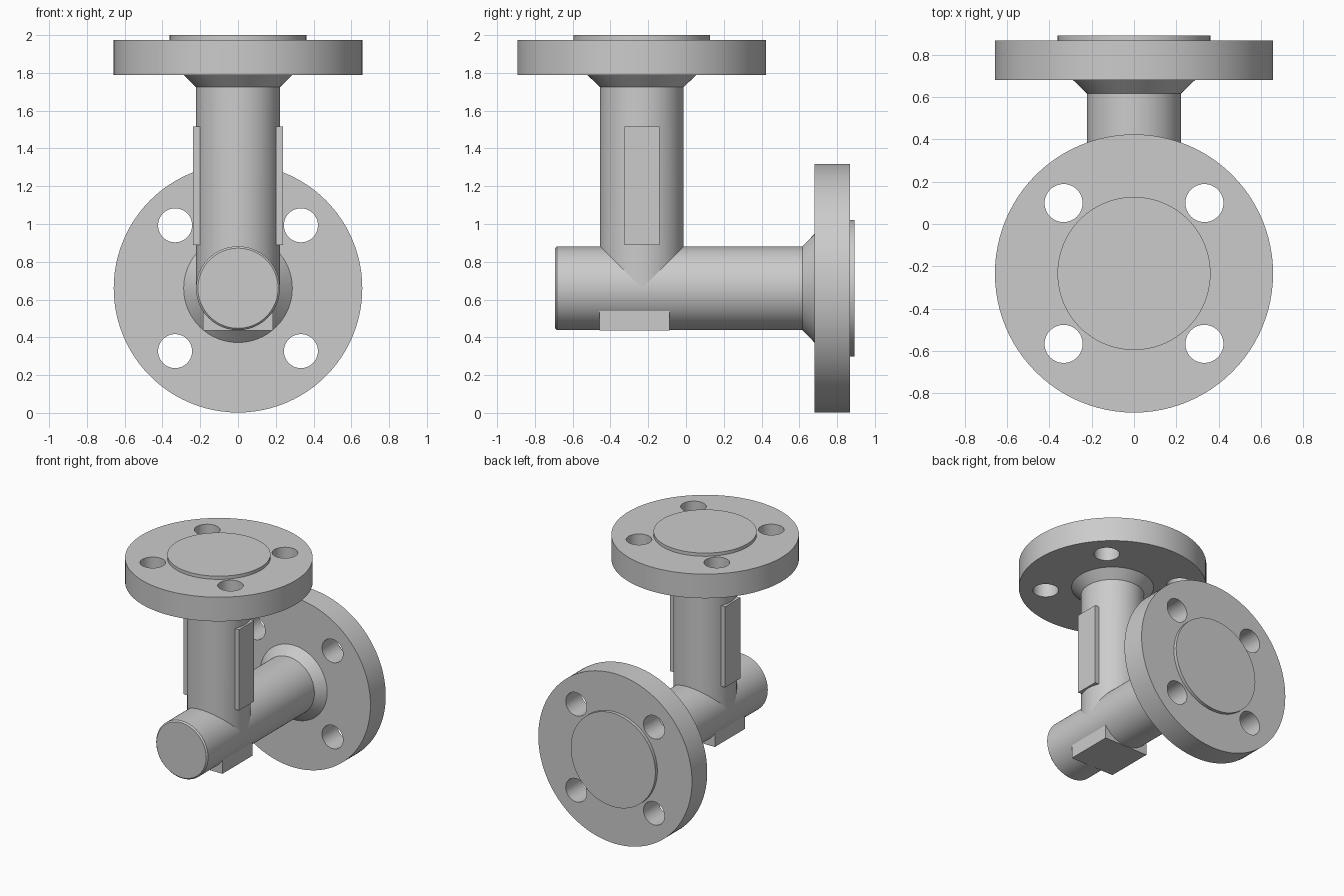
import bpy, bmesh, math
from mathutils import Matrix, Vector

if "Cube" in bpy.data.objects:
    bpy.data.objects.remove(bpy.data.objects["Cube"])

SEG = 96
PIPE_R, FLANGE_R, FACE_R, HUB_R = 0.222, 0.658, 0.362, 0.288
HOLE_R, HOLE_POS = 0.09, 0.333
AXIS_Z, RISER_Y = 0.66, -0.234


def add_object(name, bm, matrix=Matrix()):
    bmesh.ops.recalc_face_normals(bm, faces=bm.faces)
    mesh = bpy.data.meshes.new(name)
    bm.to_mesh(mesh)
    bm.free()
    mesh.transform(matrix)
    ob = bpy.data.objects.new(name, mesh)
    bpy.context.collection.objects.link(ob)
    return ob


def smooth(ob):
    bpy.ops.object.select_all(action='DESELECT')
    ob.select_set(True)
    bpy.context.view_layer.objects.active = ob
    bpy.ops.object.shade_smooth_by_angle(angle=math.radians(30))


def lathe(name, profile, matrix, cap_start=True, mitre=False):
    """Revolve (radius, height) points about local z."""
    bm = bmesh.new()
    rings = []
    for r, h in profile:
        rings.append([bm.verts.new((r * math.cos(a), r * math.sin(a), h))
                      for a in (2 * math.pi * i / SEG for i in range(SEG))])
    for lo, hi in zip(rings, rings[1:]):
        for i in range(SEG):
            j = (i + 1) % SEG
            bm.faces.new((lo[i], lo[j], hi[j], hi[i]))
    bm.faces.new(rings[-1])
    if cap_start:
        bm.faces.new(rings[0])
    if mitre:  # saddle cut where two equal pipes meet
        for v in rings[0]:
            v.co.z += abs(v.co.y)
    return add_object(name, bm, matrix)


def drill(ob, matrix, h):
    """Four bolt holes through the flange plate."""
    bm = bmesh.new()
    for sx in (-1, 1):
        for sy in (-1, 1):
            bmesh.ops.create_cone(
                bm, cap_ends=True, segments=48, radius1=HOLE_R, radius2=HOLE_R, depth=0.4,
                matrix=Matrix.Translation((sx * HOLE_POS, sy * HOLE_POS, h)))
    cutter = add_object("hole_cutter", bm, matrix)
    cutter.hide_render = True
    mod = ob.modifiers.new("bolt_holes", 'BOOLEAN')
    mod.operation, mod.solver, mod.object = 'DIFFERENCE', 'EXACT', cutter
    bpy.context.view_layer.objects.active = ob
    bpy.ops.object.modifier_apply(modifier=mod.name)
    bpy.data.objects.remove(cutter)


def flanged_pipe(name, matrix, start, face, mitre=False):
    hub, back, front = face - 0.275, face - 0.212, face - 0.025
    # Pipe with its flared weld neck
    pipe = start + [(PIPE_R, hub), (HUB_R, back + 0.0005)]
    smooth(lathe(name + "_pipe", pipe, matrix, not mitre, mitre))
    # Flange plate with raised face
    flange = lathe(name + "_flange", [(FLANGE_R, back), (FLANGE_R, front),
                                      (FACE_R, front), (FACE_R, face)], matrix)
    drill(flange, matrix, (back + front) / 2)
    smooth(flange)


def box(name, lo, hi):
    lo, hi = Vector(lo), Vector(hi)
    bm = bmesh.new()
    bmesh.ops.create_cube(bm, size=1, matrix=Matrix.Translation((lo + hi) / 2)
                          @ Matrix.Diagonal((*(hi - lo), 1)))
    return add_object(name, bm)


# Horizontal run, chamfered blind end at the front
flanged_pipe("run", Matrix.Translation((0, 0, AXIS_Z)) @ Matrix.Rotation(-math.pi / 2, 4, 'X'),
             [(PIPE_R - 0.01, -0.693), (PIPE_R, -0.683)], 0.892)
# Vertical riser, mitred onto the run
flanged_pipe("riser", Matrix.Translation((0, RISER_Y, 0)), [(PIPE_R, AXIS_Z)], 2.0, mitre=True)

# Flat name pads on both sides of the riser
for side, s in (("left", -1), ("right", 1)):
    x0, x1 = sorted((s * 0.15, s * 0.237))
    box(side + "_pad", (x0, RISER_Y - 0.0925, 0.89), (x1, RISER_Y + 0.0925, 1.515))

# Mounting pad under the run
box("bottom_pad", (-0.186, -0.457, 0.436), (0.186, -0.087, 0.54))
